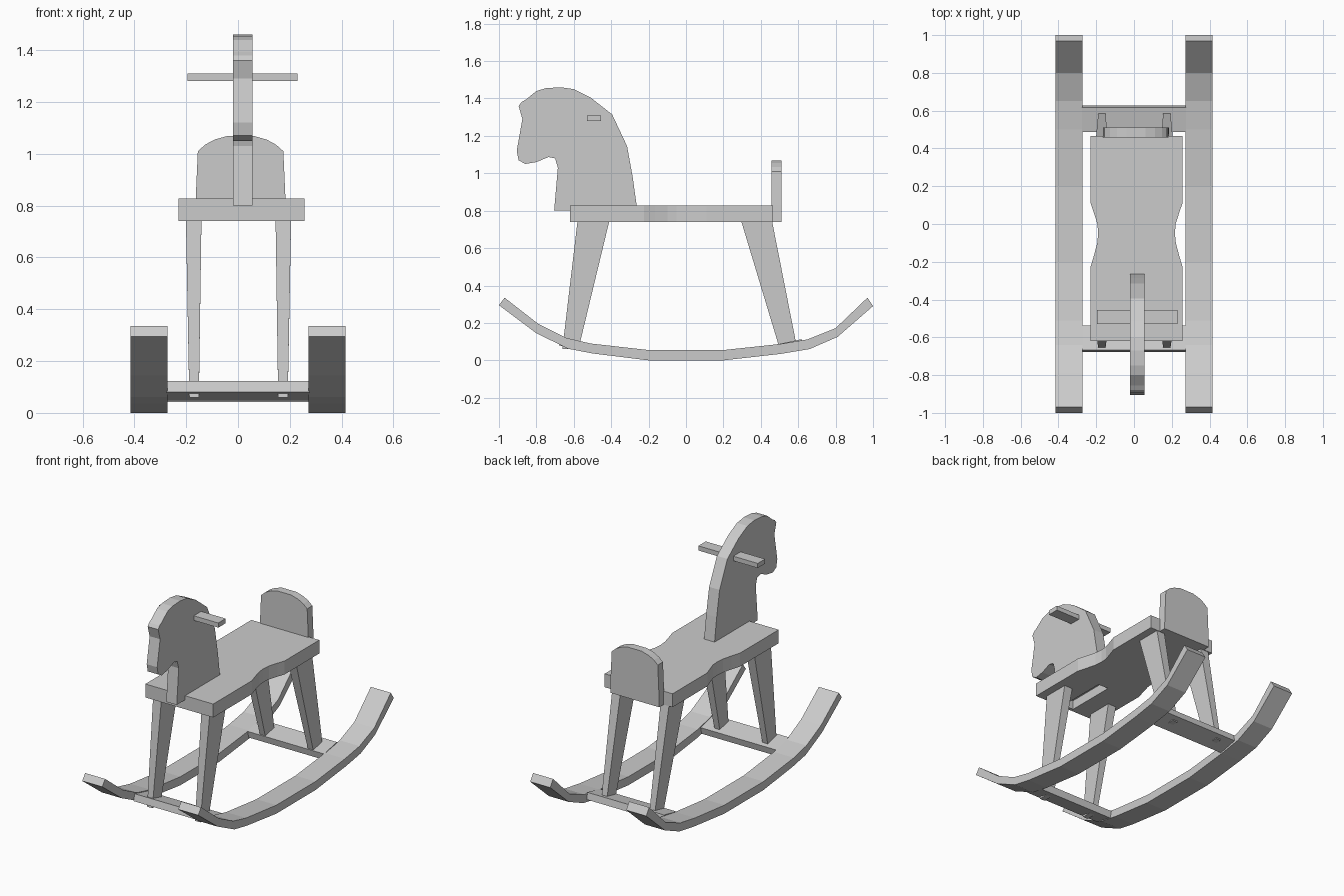
import bpy, bmesh, math
from mathutils import Matrix, Vector

if "Cube" in bpy.data.objects:
    bpy.data.objects.remove(bpy.data.objects["Cube"])


def finish(name, bm):
    bmesh.ops.recalc_face_normals(bm, faces=bm.faces)
    me = bpy.data.meshes.new(name)
    bm.to_mesh(me)
    bm.free()
    ob = bpy.data.objects.new(name, me)
    bpy.context.collection.objects.link(ob)
    return ob


def extrude(name, pts, axis, a, b):
    """Extrude a 2D outline along an axis (other two axes in xyz order)."""
    bm = bmesh.new()

    def put(p, h):
        c = list(p)
        c.insert("xyz".index(axis), h)
        return bm.verts.new(c)
    face = bm.faces.new([put(p, a) for p in pts])
    res = bmesh.ops.extrude_face_region(bm, geom=[face])
    d = Vector((0, 0, 0))
    d["xyz".index(axis)] = b - a
    bmesh.ops.translate(bm, vec=d, verts=[v for v in res["geom"] if isinstance(v, bmesh.types.BMVert)])
    return finish(name, bm)


def box(name, lo, hi, tilt=0):
    lo, hi = Vector(lo), Vector(hi)
    bm = bmesh.new()
    m = (Matrix.Translation((lo + hi) / 2) @ Matrix.Rotation(tilt, 4, 'X')
         @ Matrix.Diagonal((*(hi - lo), 1)))
    bmesh.ops.create_cube(bm, size=1, matrix=m)
    return finish(name, bm)


def leg(name, top, bottom):
    """Tapered leg from two rectangles (x0, x1, y0, y1, z)."""
    bm = bmesh.new()
    rings = []
    for x0, x1, y0, y1, z in (top, bottom):
        rings.append([bm.verts.new((x, y, z)) for x, y in ((x0, y0), (x1, y0), (x1, y1), (x0, y1))])
    t, b = rings
    bm.faces.new(t)
    bm.faces.new(b)
    for i in range(4):
        j = (i + 1) % 4
        bm.faces.new((t[i], t[j], b[j], b[i]))
    return finish(name, bm)


# Rockers
under = [(-1, .295), (-.80, .145), (-.63, .062), (-.50, .037), (-.20, 0),
         (.20, 0), (.51, .035), (.66, .06), (.81, .125), (1, .29)]
upper = [(.97, .335), (.80, .172), (.65, .112), (.50, .087), (.20, .055),
         (-.20, .055), (-.51, .09), (-.64, .12), (-.79, .195), (-.97, .335)]
for side, x0, x1 in (("left", -.415, -.272), ("right", .272, .415)):
    extrude("rocker_" + side, under + upper, 'x', x0, x1)

# Cross bars following the rocker slope
box("front_cross_bar", (-.275, -.675, .063), (.275, -.541, .108), math.radians(-14))
box("rear_cross_bar", (-.275, .491, .056), (.275, .624, .100), math.radians(12))

# Legs
for side, s in (("left", -1), ("right", 1)):
    tx = sorted((s * .143 + .002, s * .203 + .002))
    bx = sorted((s * .153 + .002, s * .190 + .002))
    leg("front_leg_" + side, (*tx, -.58, -.41, .745), (*bx, -.661, -.575, .06))
    leg("rear_leg_" + side, (*tx, .295, .46, .745), (*bx, .503, .596, .055))

# Seat with a narrowed waist and a slot below the head
C = .0135
half = [(.243, -.62), (.243, -.225), (.225, -.165), (.208, -.10), (.203, -.05),
        (.207, .0), (.226, .06), (.243, .11), (.243, .465)]
outline = [(C + x, y) for x, y in half] + [(C - x, y) for x, y in reversed(half)]
seat = extrude("seat", outline, 'z', .74, .827)
cutter = box("slot_cutter", (-.02, -.60, .70), (.055, -.27, .80))
cutter.hide_render = True
mod = seat.modifiers.new("slot", 'BOOLEAN')
mod.operation = 'DIFFERENCE'
mod.solver = 'EXACT'
mod.object = cutter
bpy.context.view_layer.objects.active = seat
bpy.ops.object.modifier_apply(modifier="slot")
bpy.data.objects.remove(cutter)

# Backrest with arched top
arch = [(.175, .74), (.173, .83), (.165, 1.01), (.137, 1.035), (.10, 1.055), (.05, 1.069)]
extrude("backrest", [(.01 + x, z) for x, z in arch] + [(.01 - x, z) for x, z in reversed(arch)],
        'y', .457, .51)

# Head and neck
head = [(-.705, .80), (-.685, 1.03), (-.70, 1.08), (-.735, 1.087), (-.80, 1.06), (-.86, 1.05),
        (-.895, 1.07), (-.905, 1.12), (-.875, 1.29), (-.895, 1.36), (-.88, 1.38), (-.855, 1.395),
        (-.80, 1.44), (-.75, 1.455), (-.67, 1.46), (-.60, 1.45), (-.51, 1.405), (-.395, 1.315),
        (-.315, 1.145), (-.285, .98), (-.26, .80)]
extrude("head", head, 'x', -.02, .055)

# Handle through the head
box("handle", (-.195, -.53, 1.28), (.23, -.455, 1.31))
